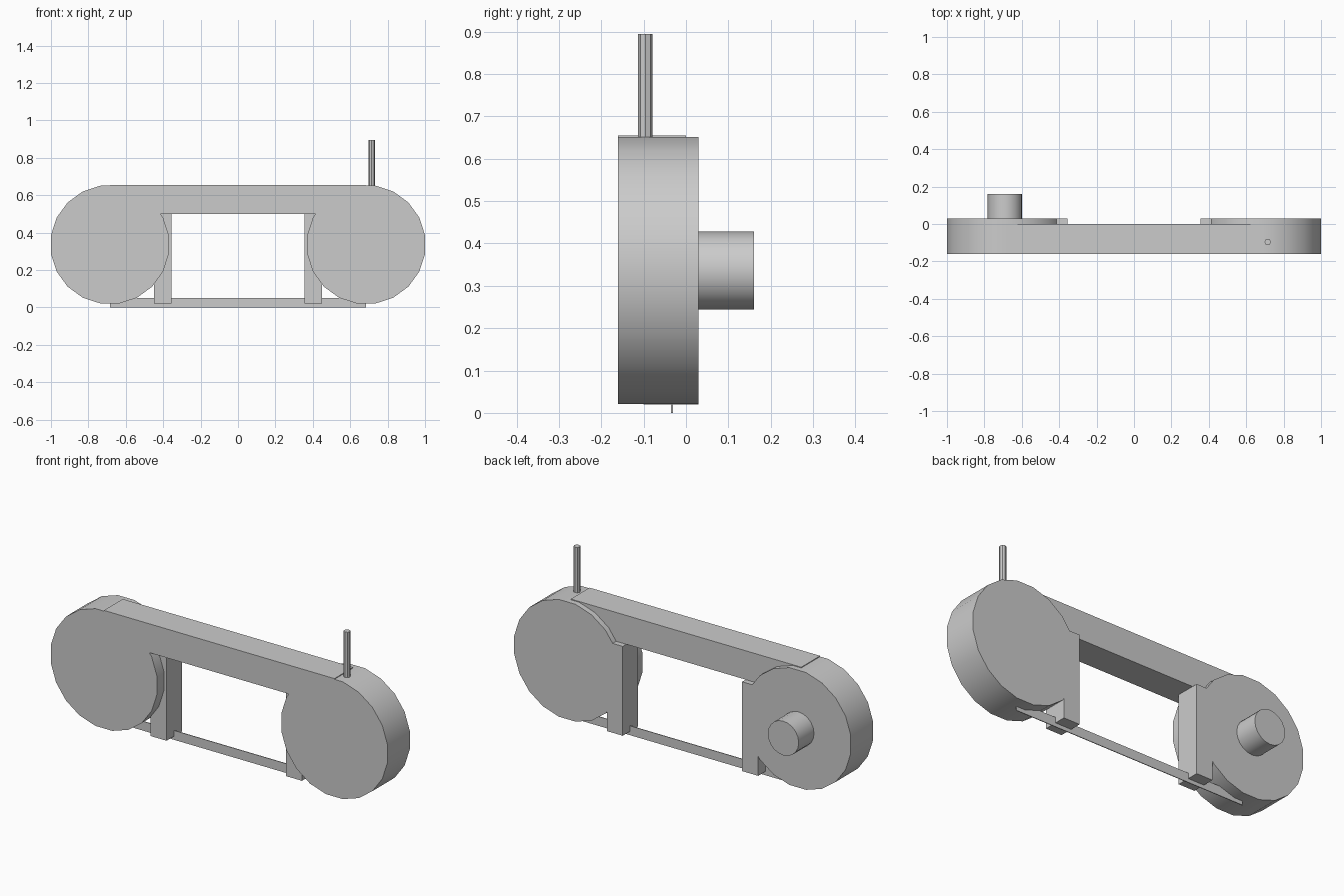
import bpy, math
from mathutils import Matrix

cube = bpy.data.objects.get("Cube")
if cube:
    bpy.data.objects.remove(cube, do_unlink=True)

grey = bpy.data.materials.new("plain grey")
grey.use_nodes = True
colour = (0.6, 0.6, 0.6, 1)
grey.diffuse_color = colour
grey.node_tree.nodes["Principled BSDF"].inputs["Base Color"].default_value = colour


def box(name, x, y, z):
    """Box from its (low, high) extent on each axis."""
    spans = (x, y, z)
    bpy.ops.mesh.primitive_cube_add(size=1, location=[(a + b) / 2 for a, b in spans])
    ob = bpy.context.object
    ob.name = name
    ob.data.transform(Matrix.Diagonal([b - a for a, b in spans] + [1]))
    ob.data.materials.append(grey)


def cylinder(name, centre, radius, depth, sides, along_y=True, turn=0):
    bpy.ops.mesh.primitive_cylinder_add(vertices=sides, radius=radius, depth=depth, location=centre)
    ob = bpy.context.object
    ob.name = name
    spin = Matrix.Rotation(turn, 4, "Z")
    tilt = Matrix.Rotation(math.pi / 2 if along_y else 0, 4, "X")
    ob.data.transform(tilt @ spin)
    ob.data.materials.append(grey)
    bpy.ops.object.shade_smooth_by_angle(angle=math.radians(30))


WHEEL_X, WHEEL_Z = 0.685, 0.336
SIDES = 20
half_step = math.pi / SIDES

# Wheel housings and blade guides, one on each side
for side, label in ((1, "left"), (-1, "right")):
    cylinder(label + "_wheel", (side * WHEEL_X, -0.065, WHEEL_Z),
             0.315 / math.cos(half_step), 0.19, SIDES, turn=half_step)
    box(label + "_blade_guide", sorted((side * 0.355, side * 0.45)), (-0.1, 0.03), (0.02, 0.5))

# Top beam and the thin blade below
box("top_beam", (-WHEEL_X, WHEEL_X), (-0.16, 0), (0.5, 0.655))
box("blade", (-WHEEL_X, WHEEL_X), (-0.035, -0.031), (0, 0.05))

# Drive shaft on the back, upright handle on top
cylinder("drive_shaft", (-0.69, 0.09, WHEEL_Z), 0.092, 0.14, SIDES)
cylinder("handle", (0.715, -0.096, 0.77), 0.017, 0.25, 8, along_y=False)
